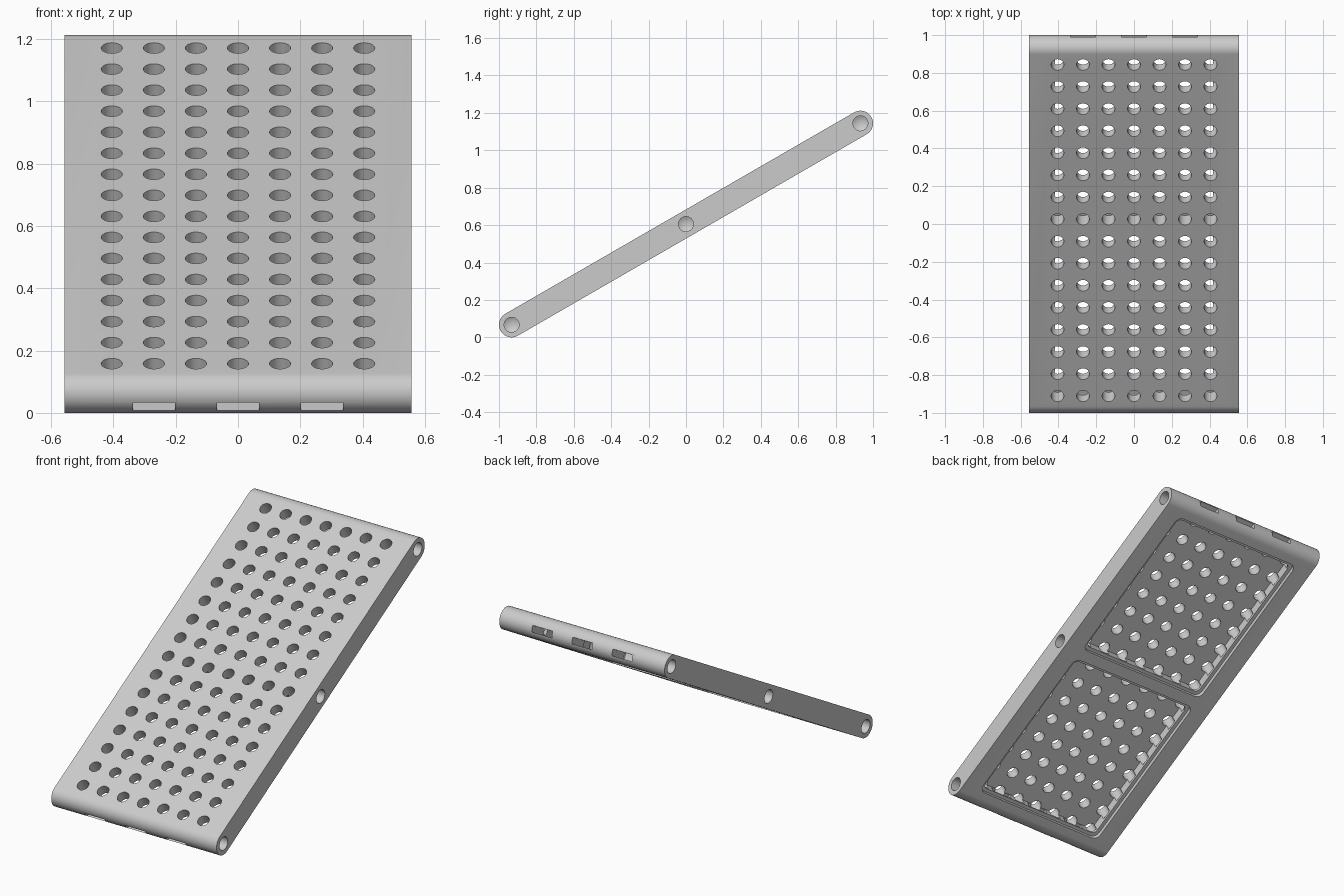
import bpy, bmesh, math
from mathutils import Matrix, Vector

if "Cube" in bpy.data.objects:
    bpy.data.objects.remove(bpy.data.objects["Cube"])

R = 0.0675                 # half thickness and end radius
HALF_W = 0.556             # half width
HALF_L = 1.0768            # half distance between end axes
PITCH = 0.135              # spacing of the perforations
TILT = math.radians(30)

grey = bpy.data.materials.new("light grey plastic")
grey.use_nodes = True
grey.diffuse_color = (0.6, 0.6, 0.6, 1)
grey.node_tree.nodes["Principled BSDF"].inputs["Base Color"].default_value = (0.6, 0.6, 0.6, 1)


def prism(bm, ring, offset):
    """Closed solid: a flat ring of points swept along an offset."""
    a = [bm.verts.new(p) for p in ring]
    b = [bm.verts.new(Vector(p) + Vector(offset)) for p in ring]
    bm.faces.new(a)
    bm.faces.new(b[::-1])
    for i in range(len(a)):
        j = (i + 1) % len(a)
        bm.faces.new((a[j], a[i], b[i], b[j]))


def rounded_rect(x, y0, y1, rad, z, steps=6):
    """Rounded rectangle ring, symmetric in x."""
    pts = []
    corners = ((x, y1, 0), (-x, y1, 1), (-x, y0, 2), (x, y0, 3))
    for cx, cy, q in corners:
        mx = cx - math.copysign(rad, cx)
        my = cy - rad if cy == y1 else cy + rad
        for i in range(steps + 1):
            t = (q + i / steps) * math.pi / 2
            pts.append((mx + rad * math.cos(t), my + rad * math.sin(t), z))
    return pts


def finish(bm, name):
    bmesh.ops.recalc_face_normals(bm, faces=bm.faces)
    mesh = bpy.data.meshes.new(name)
    bm.to_mesh(mesh)
    bm.free()
    obj = bpy.data.objects.new(name, mesh)
    bpy.context.collection.objects.link(obj)
    mesh.materials.append(grey)
    return obj


# Body: flat slab with fully rounded ends
bm = bmesh.new()
profile = []
for side in (1, -1):
    for i in range(25):
        t = side * math.pi / 2 - math.pi * i / 24
        profile.append((-HALF_W, side * HALF_L + R * math.cos(t), R * math.sin(t)))
prism(bm, profile, (2 * HALF_W, 0, 0))
panel = finish(bm, "perforated_panel")

cutters = []

# Two recesses in the underside: a wide lip and a deeper, narrower floor
for name, x, inset, z0, z1 in (("recess_lip", 0.44, 0.0, -R - 0.05, -0.045),
                               ("recess_floor", 0.418, 0.02, -0.06, 0.0075)):
    bm = bmesh.new()
    for y0, y1 in ((0.035, 1.03), (-1.03, -0.035)):
        prism(bm, rounded_rect(x, y0 + inset, y1 - inset, 0.04 - inset / 2, z0), (0, 0, z1 - z0))
    cutters.append(finish(bm, name + "_cutter"))

# Grid of round perforations
bm = bmesh.new()
for row in range(16):
    for col in range(7):
        place = Matrix.Translation(((col - 3) * PITCH, (row - 7.5) * PITCH, 0.035))
        bmesh.ops.create_cone(bm, cap_ends=True, segments=24, radius1=0.034,
                              radius2=0.034, depth=0.13, matrix=place)
cutters.append(finish(bm, "perforation_cutter"))

# Three slots through each rounded end
bm = bmesh.new()
for side in (1, -1):
    for k in (-1, 0, 1):
        place = Matrix.Translation((k * 2 * PITCH, side * 1.1, -0.018))
        bmesh.ops.create_cube(bm, size=1, matrix=place @ Matrix.Diagonal((PITCH, 0.22, 0.036, 1)))
cutters.append(finish(bm, "slot_cutter"))

# Drilled pivot holes with conical bottoms in both long sides
bm = bmesh.new()
drill = ((0.6, 0.04), (0.47, 0.04), (0.447, 0.0))
for side in (1, -1):
    for y in (-HALF_L, 0, HALF_L):
        rings = []
        for x, rad in drill[:2]:
            rings.append([bm.verts.new((side * x, y + rad * math.cos(i * math.pi / 16),
                                        rad * math.sin(i * math.pi / 16))) for i in range(32)])
        tip = bm.verts.new((side * drill[2][0], y, 0))
        bm.faces.new(rings[0])
        for i in range(32):
            j = (i + 1) % 32
            bm.faces.new((rings[0][i], rings[0][j], rings[1][j], rings[1][i]))
            bm.faces.new((rings[1][i], rings[1][j], tip))
cutters.append(finish(bm, "pivot_cutter"))

# Cut everything, keep only the finished panel
for cutter in cutters:
    cutter.hide_render = True
    mod = panel.modifiers.new(cutter.name, 'BOOLEAN')
    mod.operation = 'DIFFERENCE'
    mod.solver = 'EXACT'
    mod.object = cutter
bpy.context.view_layer.update()
result = bpy.data.meshes.new_from_object(panel.evaluated_get(bpy.context.evaluated_depsgraph_get()))
panel.modifiers.clear()
panel.data = result
panel.data.name = "perforated_panel"
for cutter in cutters:
    bpy.data.objects.remove(cutter)

# Lean the panel back and stand it on the ground
panel.data.transform(Matrix.Translation((0, 0, HALF_L * math.sin(TILT) + R)) @ Matrix.Rotation(TILT, 4, 'X'))
bpy.ops.object.select_all(action='DESELECT')
panel.select_set(True)
bpy.context.view_layer.objects.active = panel
bpy.ops.object.shade_smooth_by_angle(angle=math.radians(30))
